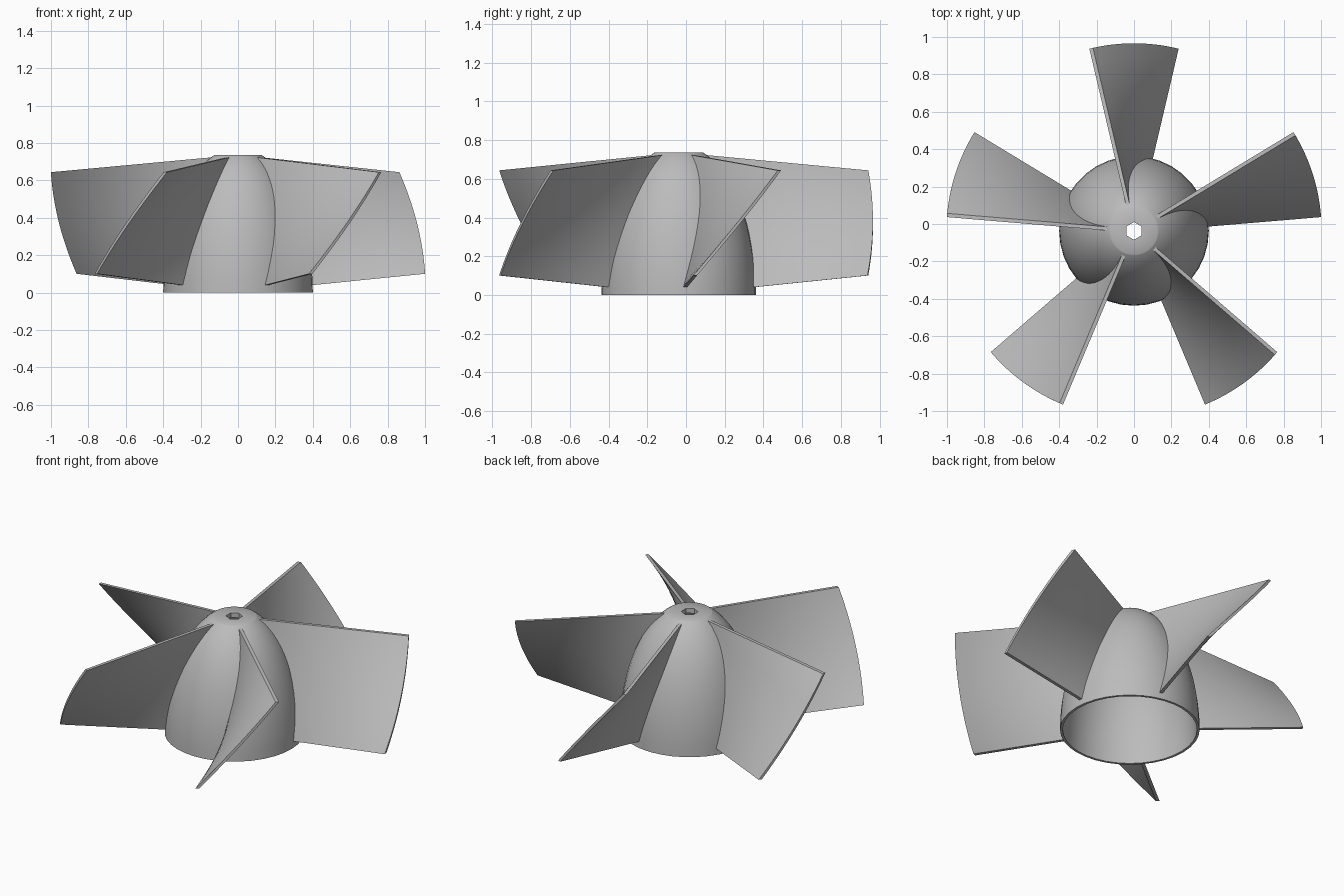
import bpy, bmesh
from math import sin, cos, radians, sqrt, pi

cube = bpy.data.objects.get("Cube")
if cube:
    bpy.data.objects.remove(cube)

CENTRE_Y = -0.037
HUB_R, HUB_A, HUB_TOP = 0.4, 0.775, 0.735
WALL = 0.015
TIP_R, HALF_SWEEP, THICK = 1.003, radians(13.2), 0.02
BLADES = 5

grey = bpy.data.materials.new("plain grey")
grey.use_nodes = True
colour = (0.5, 0.5, 0.5, 1)
grey.diffuse_color = colour
grey.node_tree.nodes["Principled BSDF"].inputs["Base Color"].default_value = colour


def finish(bm, name, angle):
    bmesh.ops.recalc_face_normals(bm, faces=bm.faces)
    mesh = bpy.data.meshes.new(name)
    bm.to_mesh(mesh)
    bm.free()
    mesh.materials.append(grey)
    ob = bpy.data.objects.new(name, mesh)
    ob.location.y = CENTRE_Y
    bpy.context.collection.objects.link(ob)
    bpy.ops.object.select_all(action="DESELECT")
    ob.select_set(True)
    bpy.context.view_layer.objects.active = ob
    bpy.ops.object.shade_smooth_by_angle(angle=radians(angle))
    return ob


def dome_radius(z, inset=0.0):
    a = HUB_A - inset
    return (HUB_R - inset) * sqrt(max(0, 1 - (z / a) ** 2))


def hex_radius(angle):
    # distance to the side of a hexagon with corners on the y axis
    off = (angle + pi / 6) % (pi / 3) - pi / 6
    return 0.041 / cos(off)


# Hub: hollow elliptical dome with a flat top and a hexagonal bore
def make_hub(segments=36, steps=18):
    roof = HUB_TOP - 0.03
    ease = [sin(i / steps * pi / 2) for i in range(steps + 1)]
    rings = [(z * HUB_TOP, 0.0) for z in ease]
    rings += [(HUB_TOP, None), (roof, None)]
    rings += [(z * roof, WALL) for z in reversed(ease)]
    bm = bmesh.new()
    loops = []
    for z, inset in rings:
        loop = []
        for k in range(segments):
            t = 2 * pi * k / segments
            r = hex_radius(t) if inset is None else dome_radius(z, inset)
            loop.append(bm.verts.new((r * cos(t), r * sin(t), z)))
        loops.append(loop)
    for a, b in zip(loops, loops[1:] + loops[:1]):
        for k in range(segments):
            n = (k + 1) % segments
            bm.faces.new((a[k], a[n], b[n], b[k]))
    return finish(bm, "hub", 35)


# Blade: twisted helical sheet between two radial edges, rooted in the dome
def blade_point(u, v, middle, side):
    def height(r):
        low = 0.04 + 0.1 * (r - HUB_R)
        high = 0.722 - 0.092 * (r - 0.15)
        return low + (high - low) * u

    root = HUB_R
    for _ in range(12):
        root = dome_radius(height(root)) - 0.008
    r = root + (TIP_R - root) * v
    t = middle + HALF_SWEEP * (2 * u - 1)
    w = side * THICK / 2
    return (r * cos(t) - w * sin(t), r * sin(t) + w * cos(t), height(r))


def make_blade(index, rows=20, cols=10):
    middle = pi / 2 + 2 * pi * index / BLADES
    bm = bmesh.new()
    grids = []
    for side in (-1, 1):
        grids.append([[bm.verts.new(blade_point(i / rows, j / cols, middle, side))
                       for j in range(cols + 1)] for i in range(rows + 1)])
    for g in grids:
        for i in range(rows):
            for j in range(cols):
                bm.faces.new((g[i][j], g[i + 1][j], g[i + 1][j + 1], g[i][j + 1]))
    # close the rim between the two sheets
    p, q = grids
    for i in range(rows):
        for j in (0, cols):
            bm.faces.new((p[i][j], p[i + 1][j], q[i + 1][j], q[i][j]))
    for j in range(cols):
        for i in (0, rows):
            bm.faces.new((p[i][j], p[i][j + 1], q[i][j + 1], q[i][j]))
    return finish(bm, f"blade_{index + 1}", 30)


make_hub()
for n in range(BLADES):
    make_blade(n)
